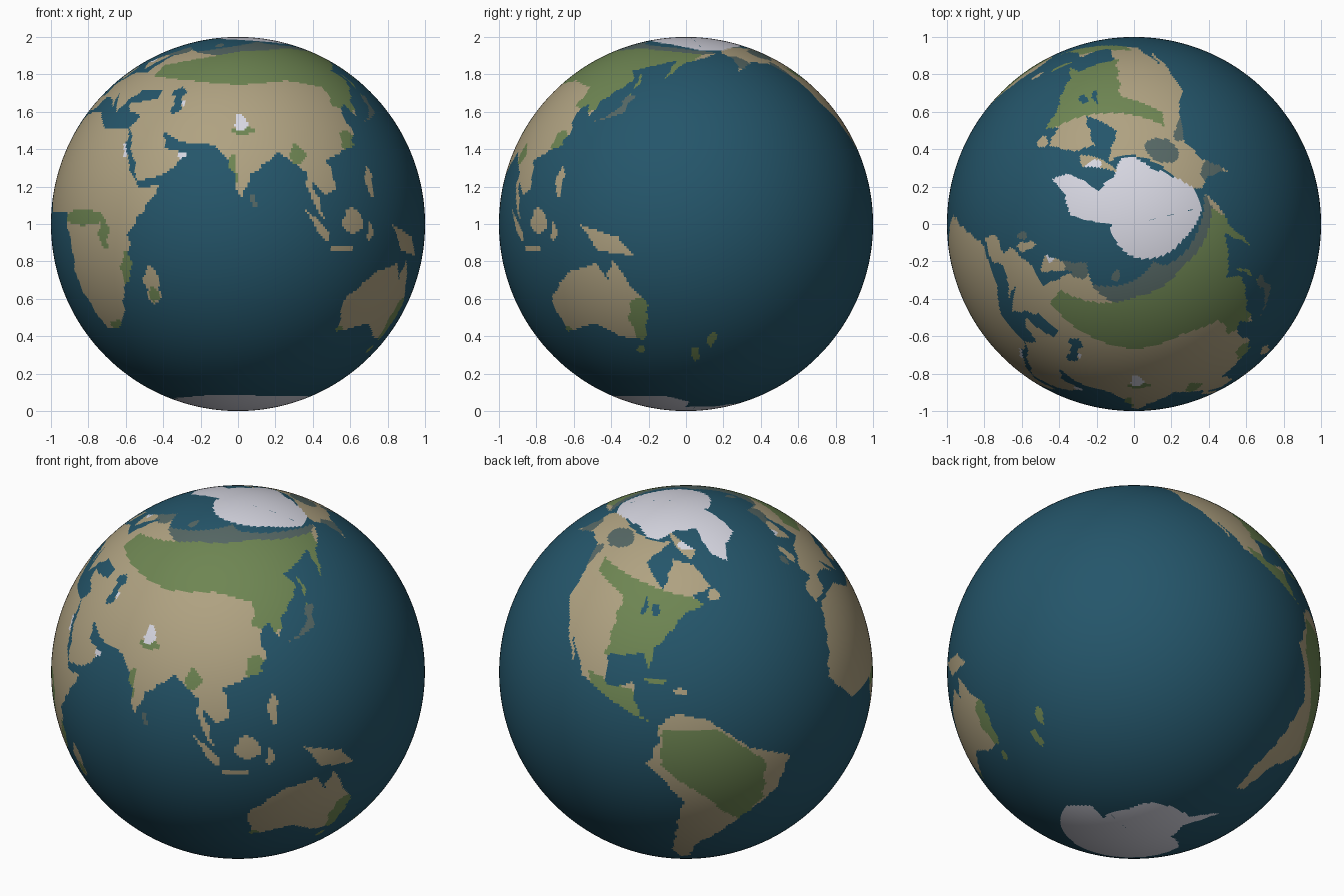
import bpy, bmesh, math

if "Cube" in bpy.data.objects:
    bpy.data.objects.remove(bpy.data.objects["Cube"])

STEP = 0.75                       # size of one surface cell in degrees
COLS, ROWS = int(360 / STEP), int(180 / STEP)
FRONT_LON = 76                    # longitude facing -y
OCEAN, DRY, FOREST, TUNDRA, ICE = range(5)
grid = [[OCEAN] * COLS for _ in range(ROWS)]


def paint(colour, *pts, on_land=False):
    """Fill a longitude/latitude outline, optionally only where there is land."""
    for r in range(ROWS):
        lat = -90 + (r + 0.5) * STEP
        hits = []
        for (x0, y0), (x1, y1) in zip(pts, pts[1:] + pts[:1]):
            if (y0 > lat) != (y1 > lat):
                x = x0 + (lat - y0) / (y1 - y0) * (x1 - x0)
                hits.append(x + 0.5 * math.sin(lat + x / 2))      # slightly wavy coast
        hits.sort()
        for a, b in zip(hits[::2], hits[1::2]):
            first = math.ceil((a - FRONT_LON) / STEP - 0.5)
            last = math.floor((b - FRONT_LON) / STEP - 0.5)
            for c in range(first, last + 1):
                if not on_land or grid[r][c % COLS] != OCEAN:
                    grid[r][c % COLS] = colour


def spots(colour, *ovals, on_land=True):
    """Oval patches: longitude, latitude, half width, half height."""
    for lon, lat, w, h in ovals:
        angles = [i * math.pi / 6 for i in range(12)]
        paint(colour, *[(lon + w * math.cos(a), lat + h * math.sin(a)) for a in angles], on_land=on_land)


def cap(colour, pole, *pts):
    """Polar cap bounded by a coast that runs right round the globe."""
    edge = pts[0][1]
    paint(colour, (-180, edge), *pts, (180, edge), (180, pole), (-180, pole))


# Africa
paint(DRY, (-6, 36), (10, 37), (20, 31), (33, 31), (36, 22), (43, 11), (51, 12), (40, -3), (40, -15), (35, -21),
      (32, -29), (26, -34), (19, -34), (12, -17), (13, -8), (9, 4), (-7, 4), (-17, 15), (-10, 30))
# Europe and Asia
paint(DRY, (34, 31), (39, 21), (43, 13), (53, 16), (59, 22), (51, 24), (48, 30), (57, 26), (67, 25), (73, 20),
      (77, 8), (80, 15), (90, 23), (98, 16), (99, 8), (104, 1), (100, 13), (105, 9), (109, 12), (106, 20), (119, 25),
      (121, 31), (119, 36), (123, 40), (127, 35), (129, 41), (140, 50), (136, 55), (160, 61), (156, 51), (164, 59),
      (180, 63), (190, 66), (160, 70), (113, 74), (103, 77), (73, 72), (42, 67), (25, 71), (5, 60), (13, 56),
      (18, 62), (24, 66), (20, 54), (8, 54), (-4, 48), (-1, 44), (-9, 43), (-9, 37), (0, 38), (4, 43), (12, 42),
      (17, 39), (13, 45), (22, 37), (24, 41), (30, 46), (40, 46), (41, 42), (27, 40), (29, 37), (36, 36))
# North America
paint(DRY, (-167, 66), (-157, 71), (-128, 70), (-95, 68), (-82, 69), (-94, 60), (-80, 51), (-77, 62), (-65, 60),
      (-56, 52), (-66, 49), (-61, 46), (-70, 43), (-76, 36), (-81, 31), (-81, 25), (-84, 30), (-97, 28), (-96, 19),
      (-91, 19), (-87, 21), (-84, 11), (-78, 8), (-86, 11), (-105, 20), (-113, 31), (-110, 23), (-117, 33),
      (-124, 41), (-125, 49), (-135, 59), (-150, 60), (-164, 55), (-161, 62))
# South America
paint(DRY, (-78, 8), (-72, 12), (-62, 10), (-50, 0), (-35, -6), (-39, -18), (-48, -26), (-58, -36), (-65, -42),
      (-67, -53), (-71, -55), (-75, -48), (-70, -18), (-81, -5), (-77, 4))
# Australia
paint(DRY, (114, -24), (125, -15), (137, -12), (140, -17), (142, -11), (153, -26), (150, -38), (140, -37),
      (131, -32), (116, -35))
# Islands
paint(DRY, (131, 0), (145, -4), (150, -10), (138, -8))
paint(DRY, (95, 6), (106, -3), (105, -6))
paint(TUNDRA, (130, 33), (141, 36), (144, 43), (141, 44), (138, 37))
paint(DRY, (-65, 62), (-62, 66), (-88, 74), (-75, 66))
spots(DRY, (114, 1, 4, 4), (110, -7.5, 5, 1), (121, -2, 1.3, 3), (47, -19, 2.8, 6.5), (-2.5, 54, 2.5, 3.5),
      (122, 13, 1.5, 5), (-71, 19, 2.5, 1), (-56, 49, 3, 2), on_land=False)
spots(FOREST, (170, -44, 2, 3), (176, -38, 1.5, 3), (147, -42, 1.5, 1.5), (-79, 22, 4, 0.8), on_land=False)
spots(TUNDRA, (143, 50, 0.8, 4), (81, 7, 1, 2), (-8, 53, 2, 2), (57, 73, 4, 2), on_land=False)
# Inland water: Caspian and the Great Lakes
spots(OCEAN, (50, 45, 3, 2), (51, 40, 2, 4), (-87, 45, 1, 3), (-82, 44, 2, 2))

# Tundra along the Arctic coasts, then the northern forest belt below it
spots(TUNDRA, (118, 70, 85, 8), (20, 68, 14, 4), (-125, 65, 13, 4), (-160, 60, 7, 4), (-131, 55, 4, 5))
paint(FOREST, (27, 58), (76, 67), (125, 70), (177, 65), (156, 50), (126, 37), (117, 39), (118, 47), (100, 50),
      (76, 48), (30, 52), on_land=True)
# Forests of the Americas
paint(FOREST, (-122, 57), (-94, 53), (-58, 47), (-80, 24), (-98, 28), (-98, 47), (-118, 52), on_land=True)
paint(FOREST, (-104, 22), (-85, 18), (-77, 7), (-98, 14), on_land=True)
paint(FOREST, (-76, 7), (-60, 7), (-44, -5), (-43, -20), (-50, -29), (-60, -20), (-77, -5), on_land=True)
# Forests of Africa, Australia and southern Asia
spots(FOREST, (20, 2, 11, 2.5), (30, -3, 2, 5), (39, -16, 3, 8), (27, -33, 5, 2), (150, -31, 4.5, 8), (117, -35, 2, 2),
      (74, 16, 1.6, 6), (78, 30, 4, 1.3), (96, 22, 2.6, 3.5), (117, 26, 3.5, 4), (47, -22, 2, 2.5))

# Polar ice with Greenland, then Antarctica
cap(ICE, 90, (-165, 68), (-143, 71), (-122, 72), (-104, 69), (-93, 69), (-82, 74), (-57, 75), (-52, 64), (-43, 60),
    (-38, 66), (-22, 70), (-14, 83), (42, 82), (105, 78), (149, 74))
cap(ICE, -90, (-150, -77), (-130, -74), (-72, -72), (-58, -63), (-61, -75), (-35, -78), (-8, -70), (54, -66),
    (150, -67), (170, -72), (165, -78))
# Glaciers and bright salt deserts
spots(ICE, (77, 33, 2.5, 3), (58, 22, 2, 2), (54, 40, 1, 1.4), (35, 24, 1, 3), (8, 61, 3, 1.3), (-68, 68, 8, 2))

# Globe: fine smooth sphere whose faces take the colour of their map cell
bm = bmesh.new()
bmesh.ops.create_uvsphere(bm, u_segments=COLS, v_segments=ROWS, radius=1)
for f in bm.faces:
    x, y, z = f.calc_center_median()
    col = int(math.degrees(math.atan2(x, -y)) % 360 / STEP) % COLS
    row = min(ROWS - 1, int((math.degrees(math.atan2(z, math.hypot(x, y))) + 90) / STEP))
    f.material_index = grid[row][col]
    f.smooth = True
for v in bm.verts:
    v.co.z += 1
mesh = bpy.data.meshes.new("globe")
bm.to_mesh(mesh)
bm.free()
for name, rgb in (("ocean blue", (0.018, 0.092, 0.145)), ("dry land tan", (0.43, 0.36, 0.22)),
                  ("forest green", (0.155, 0.235, 0.085)), ("tundra grey green", (0.093, 0.138, 0.13)),
                  ("ice white", (0.68, 0.68, 0.76))):
    mat = bpy.data.materials.new(name)
    mat.diffuse_color = (*rgb, 1)
    mat.use_nodes = True
    mat.node_tree.nodes["Principled BSDF"].inputs["Base Color"].default_value = mat.diffuse_color
    mesh.materials.append(mat)
bpy.context.collection.objects.link(bpy.data.objects.new("globe", mesh))
